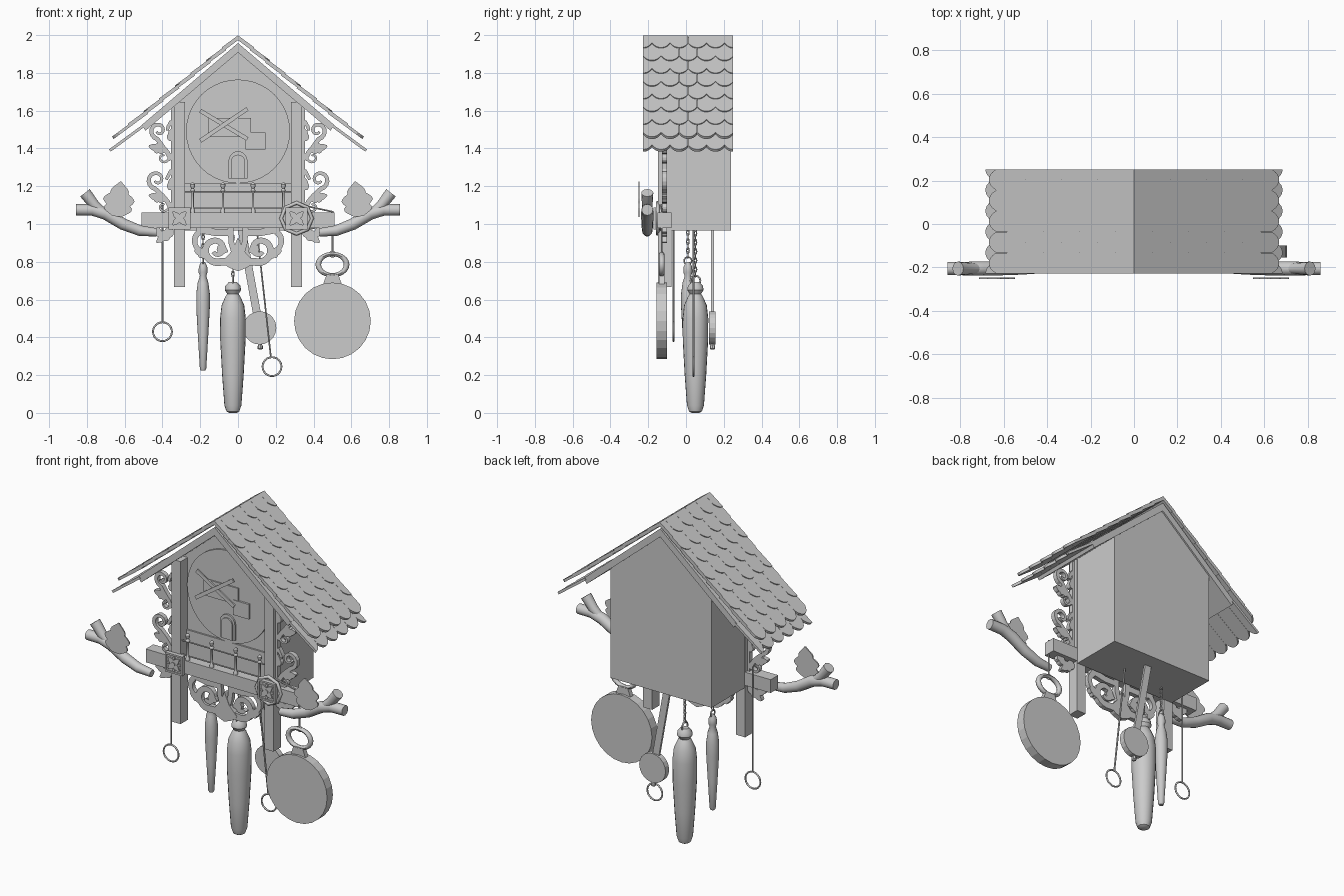
import bpy, bmesh, math
from math import sin, cos, pi, radians
from mathutils import Matrix, Vector

if "Cube" in bpy.data.objects:
    bpy.data.objects.remove(bpy.data.objects["Cube"])

grey = bpy.data.materials.new("plain grey")
grey.use_nodes = True
GREY = (0.6, 0.6, 0.6, 1)
grey.diffuse_color = GREY
grey.node_tree.nodes["Principled BSDF"].inputs["Base Color"].default_value = GREY


def finish(name, bm, smooth=False):
    bmesh.ops.recalc_face_normals(bm, faces=bm.faces)
    me = bpy.data.meshes.new(name)
    bm.to_mesh(me)
    bm.free()
    ob = bpy.data.objects.new(name, me)
    bpy.context.collection.objects.link(ob)
    me.materials.append(grey)
    if smooth:
        bpy.ops.object.select_all(action='DESELECT')
        ob.select_set(True)
        bpy.context.view_layer.objects.active = ob
        bpy.ops.object.shade_smooth_by_angle(angle=radians(40))


def add_prism(bm, front, offset):
    """Closed slab: a polygon of 3D points plus its copy moved by offset."""
    a = [bm.verts.new(p) for p in front]
    b = [bm.verts.new(Vector(p) + Vector(offset)) for p in front]
    bm.faces.new(a)
    bm.faces.new(b[::-1])
    for i in range(len(a)):
        j = (i + 1) % len(a)
        bm.faces.new((a[i], b[i], b[j], a[j]))


def add_plate(bm, pts, y0, y1):
    add_prism(bm, [(x, y0, z) for x, z in pts], (0, y1 - y0, 0))


def plate(name, pts, y0, y1):
    bm = bmesh.new()
    add_plate(bm, pts, y0, y1)
    finish(name, bm)


def rect(x0, x1, z0, z1):
    return [(x0, z0), (x1, z0), (x1, z1), (x0, z1)]


def circle(x, z, r, n=28):
    return [(x + r * cos(2 * pi * i / n), z + r * sin(2 * pi * i / n)) for i in range(n)]


def bar(x0, z0, x1, z1, w):
    d = Vector((x1 - x0, z1 - z0)).normalized() * w / 2
    return [(x0 - d.y, z0 + d.x), (x1 - d.y, z1 + d.x), (x1 + d.y, z1 - d.x), (x0 + d.y, z0 - d.x)]


def add_strip(bm, pts, w0, w1, y0, y1):
    """Flat fretwork ribbon that tapers along a path."""
    left, right = [], []
    for i, p in enumerate(pts):
        t = Vector(pts[min(i + 1, len(pts) - 1)]) - Vector(pts[max(i - 1, 0)])
        t = t.normalized() * (w0 + (w1 - w0) * i / (len(pts) - 1)) / 2
        left.append((p[0] - t.y, p[1] + t.x))
        right.append((p[0] + t.y, p[1] - t.x))
    add_plate(bm, left + right[::-1], y0, y1)


def spiral(cx, cz, r0, r1, a0, a1, n=18):
    out = []
    for i in range(n + 1):
        t = i / n
        a, r = radians(a0 + (a1 - a0) * t), r0 + (r1 - r0) * t
        out.append((cx + r * cos(a), cz + r * sin(a)))
    return out


def leaf_shape(cx, cz, length, width, angle, lobes=3):
    """Lobed leaf outline."""
    side = []
    n = lobes * 5
    for i in range(n + 1):
        t = i / n
        w = width * sin(pi * (0.06 + 0.94 * t) ** 0.8) * (0.72 + 0.28 * abs(sin(pi * lobes * t)))
        side.append((t * length, w / 2 + 0.004))
    a = radians(angle)
    pts = side + [(u, -v) for u, v in side[::-1]]
    return [(cx + u * cos(a) - v * sin(a), cz + u * sin(a) + v * cos(a)) for u, v in pts]


def skin(name, rings):
    """Smooth closed skin over rings of equal point count."""
    bm = bmesh.new()
    rings = [[bm.verts.new(p) for p in r] for r in rings]
    n = len(rings[0])
    for a, b in zip(rings, rings[1:]):
        for k in range(n):
            bm.faces.new((a[k], a[(k + 1) % n], b[(k + 1) % n], b[k]))
    bm.faces.new(rings[0])
    bm.faces.new(rings[-1])
    finish(name, bm, True)


def lathe(name, profile, x, y, n=16):
    skin(name, [[(u, v, z) for u, v in circle(x, y, r, n)] for r, z in profile])


def tube(name, pts, radii, n=8):
    rings = []
    for i, p in enumerate(pts):
        t = Vector(pts[min(i + 1, len(pts) - 1)]) - Vector(pts[max(i - 1, 0)])
        q = t.to_track_quat('Z', 'Y')
        rings.append([Vector(p) + q @ Vector((u, v, 0)) for u, v in circle(0, 0, radii[i], n)])
    skin(name, rings)


def ring(name, x, y, z, r, thick, n=24, sz=1.0, turn=0):
    bpy.ops.mesh.primitive_torus_add(major_radius=r, minor_radius=thick, major_segments=n, minor_segments=8)
    ob = bpy.context.object
    ob.name = name
    ob.data.transform(Matrix.Translation((x, y, z)) @ Matrix.Rotation(turn, 4, 'Z')
                      @ Matrix.Diagonal((1, 1, sz, 1)) @ Matrix.Rotation(pi / 2, 4, 'X'))
    ob.data.materials.append(grey)
    bpy.ops.object.shade_smooth_by_angle(angle=radians(50))


def chain(name, x, y, z0, z1):
    for i in range(int((z1 - z0) / 0.024) + 1):
        ring(name, x, y, z0 + 0.024 * i, 0.007, 0.003, 8, 2, pi / 2 * (i % 2))


# House body with gabled top
def under(x):
    """Height of the underside of the roof."""
    return 1.908 - .845 * abs(x)


W = .337
plate("house_body", [(-W, .965), (W, .965), (W, under(W)), (0, under(0)), (-W, under(W))], -.08, .237)

# Roof boards and scalloped shingles that lift away from them
Y0, Y1, TILE = -.228, .25, .096
TILT = math.atan(.735)
for s, side in ((-1, "right"), (1, "left")):
    e = .49
    plate(side + "_roof_board", [(0, under(0)), (s * e, under(e)), (s * (e + .02), under(e) + .03),
                                 (0, under(0) + .05)], Y0 + .004, Y1 - .004)
    bm = bmesh.new()
    up = Vector((-s * cos(TILT), 0, sin(TILT)))
    inward = Vector((-s * sin(TILT), 0, -cos(TILT))) * .015
    tips = [(.086 + .083 * i, 1.935 - .0675 * i) for i in range(8)] + [(.683, 1.395)]
    for row, (x, z) in enumerate(tips):
        tip = Vector((s * x, 0, z))
        length = min(.225, x * .995 / cos(TILT))
        for k in range(6):
            mid = Y0 + TILE * (k + (.5 if row % 2 else 0))
            lo, hi = max(mid - .0475, Y0), min(mid + .0475, Y1)
            if hi - lo < .01:
                continue
            pts = []
            for i in range(9):
                y = lo + (hi - lo) * i / 8
                u = abs(y - mid) / .0475
                pts.append(tip + up * (.04 * u ** 2.4) + Vector((0, y, 0)))
            pts += [tip + up * length + Vector((0, hi, 0)), tip + up * length + Vector((0, lo, 0))]
            add_prism(bm, pts, inward)
    finish(side + "_roof_shingles", bm)

# Clock face, hands, plaques and arched door
plate("clock_dial", circle(0, 1.49, .275, 40), -.092, -.08)
plate("dial_plaque_wide", rect(-.16, .07, 1.46, 1.56), -.1, -.092)
plate("dial_plaque_small", rect(.04, .145, 1.395, 1.485), -.104, -.092)
plate("hour_hand", bar(-.2, 1.6, .05, 1.45, .022), -.112, -.104)
plate("minute_hand", bar(-.2, 1.44, .05, 1.61, .022), -.12, -.112)
for name, w, top, y in (("door_frame", .05, 1.335, -.102), ("door_panel", .037, 1.33, -.11)):
    arch = spiral(0, top, w, w, 0, 180, 10)
    plate(name, [(-w, 1.24), (w, 1.24)] + arch, y, -.085)

# Balcony: beam, back panel, balusters, rails
plate("balcony_beam", rect(-.51, .51, .98, 1.06), -.15, -.078)
plate("balcony_panel", rect(-.29, .29, 1.055, 1.215), -.09, -.08)
for x in (-.24, -.08, .08, .24):
    lathe("baluster", [(.012, 1.055), (.012, 1.075), (.006, 1.085), (.006, 1.165), (.014, 1.175),
                       (.007, 1.188), (.013, 1.2), (.013, 1.21), (.004, 1.22)], x, -.135, 10)
for z in (1.085, 1.17):
    tube("balcony_rail", [(-.28, -.135, z), (.28, -.135, z)], [.004] * 2, 6)

for s, side in ((-1, "right"), (1, "left")):
    # Corner post and rosette block
    x = s * .31
    plate(side + "_post", rect(x - .03, x + .03, .667, under(.31)), -.147, -.078)
    bm = bmesh.new()
    add_plate(bm, rect(x - .058, x + .058, .972, 1.088), -.165, -.145)
    for i in range(4):
        a = pi / 2 * i
        cx, cz = cos(a), sin(a)
        add_plate(bm, bar(x + .053 * cx - .058 * cz, 1.03 + .053 * cz + .058 * cx,
                          x + .053 * cx + .058 * cz, 1.03 + .053 * cz - .058 * cx, .01), -.172, -.165)
        add_plate(bm, leaf_shape(x, 1.03, .05, .024, 45 + 90 * i, 1), -.173, -.165)
        add_plate(bm, circle(x + .036 * cx, 1.03 + .036 * cz, .008, 8), -.172, -.165)
    add_plate(bm, circle(x, 1.03, .012, 10), -.178, -.165)
    finish(side + "_rosette", bm)

    # Side fretwork brackets on a thin backing strip
    bm = bmesh.new()
    y = (-.127, -.1)
    add_plate(bm, rect(.338, .354, 1.06, under(.354) + .01), *y)
    for cx, cz, r, base in ((.42, 1.495, .045, 1.34), (.43, 1.235, .05, 1.08)):
        path = [(.352, base), (.375, base + .04), (.40, base + .07)]
        add_strip(bm, path + spiral(cx, cz, r, .012, -80, 330), .026, .012, *y)
        add_strip(bm, [(.352, cz + .05), (.37, cz + .02), (cx - r, cz)], .02, .016, *y)
        add_plate(bm, leaf_shape(.385, base + .05, .09, .05, 15), *y)
        add_plate(bm, leaf_shape(.36, base + .1, .07, .035, 100, 2), *y)
        add_strip(bm, spiral(.395, base + .012, .03, .01, 180, 480, 12), .014, .01, *y)
    add_plate(bm, leaf_shape(.345, .97, .11, .055, -38), *y)
    add_plate(bm, leaf_shape(.45, .99, .07, .05, -125, 2), *y)
    # Apron scrolls below the beam
    add_strip(bm, [(0, .80), (.06, .80)] + spiral(.115, .865, .07, .02, -110, 320, 24), .042, .022, *y)
    add_strip(bm, spiral(.175, .91, .055, .055, -80, 60, 10), .024, .032, *y)
    add_plate(bm, leaf_shape(.16, .835, .075, .05, 20), *y)
    add_plate(bm, leaf_shape(.11, .875, .06, .045, 200, 2), *y)
    add_strip(bm, [(.015, .83), (.035, .9), (.04, .99)], .03, .03, *y)
    add_strip(bm, [(.03, .955), (.12, .955), (.22, .975)], .034, .04, *y)
    bmesh.ops.scale(bm, vec=(s, 1, 1), verts=bm.verts)
    finish(side + "_fretwork", bm)

    # Forked branch with a lobed leaf
    path = [(.43, .955), (.52, .965), (.61, 1.0), (.70, 1.055), (.77, 1.075), (.857, 1.075)]
    tube(side + "_branch", [(s * a, -.205, b) for a, b in path], [.022, .028, .031, .033, .031, .03], 12)
    tube(side + "_branch_fork", [(s * .70, -.205, 1.05), (s * .76, -.205, 1.1), (s * .81, -.205, 1.165)],
         [.022, .028, .032], 12)
    lf = leaf_shape(.64, 1.04, .185, .165, 96)
    plate(side + "_branch_leaf", [(s * a, b) for a, b in lf], -.252, -.245)

# Apron centre piece
plate("apron_centre", [(-.03, .86), (-.085, .80), (-.05, .77), (0, .75), (.05, .77), (.085, .80),
                       (.03, .86), (0, .93)], -.13, -.1)

# Coiled ring around one rosette with its wire to the hanging disc
ring("coil_ring", .31, -.15, 1.03, .082, .01, 8)
ring("coil_ring_inner", .31, -.135, 1.03, .07, .008, 8)
for z in (1.1, .965):
    tube("coil_wire", [(.34, -.13, z), (.5, -.128, 1.0 if z < 1 else 1.065)], [.005] * 2, 6)
tube("hanger_wire", [(.5, -.128, 1.07), (.5, -.128, .84)], [.005] * 2, 6)
ring("hanger_hook", .5, -.128, .84, .014, .005, 10)

# Large hanging disc with its loop
plate("hanging_disc", circle(.5, .487, .203, 24), -.155, -.1)
ring("disc_loop", .5, -.128, .785, .075, .015, 20, .75)
plate("disc_neck", [(.45, .68), (.55, .68), (.53, .735), (.47, .735)], -.142, -.114)

# Cone weights on chains
lathe("large_cone_weight", [(.02, 0), (.034, .008), (.045, .04), (.057, .2), (.067, .38), (.068, .5), (.06, .57),
                            (.04, .615), (.03, .63), (.043, .65), (.04, .672), (.022, .692)], -.027, .05, 20)
lathe("small_cone_weight", [(.012, .225), (.017, .235), (.027, .4), (.036, .56), (.036, .63), (.028, .69),
                            (.017, .725), (.024, .745), (.022, .775), (.01, .8)], -.185, .01, 16)
ring("large_cone_hook", -.027, .05, .7, .026, .005, 14, 1, pi / 2)
ring("small_cone_hook", -.185, .01, .805, .02, .004, 14, 1, pi / 2)
chain("large_cone_chain", -.027, .05, .735, .965)
chain("small_cone_chain", -.185, .01, .835, .965)

# Pull cords with rings
tube("side_pull_cord", [(-.4, -.066, 1.11), (-.4, -.066, .482)], [.005] * 2, 6)
ring("side_pull_ring", -.4, -.066, .43, .05, .005)
tube("centre_pull_cord", [(.1, .04, .967), (.174, .04, .295)], [.005] * 2, 6)
ring("centre_pull_ring", .18, .04, .245, .05, .005)

# Swinging pendulum
plate("pendulum_rod", bar(.02, .97, .105, .5, .042), .133, .147)
plate("pendulum_bob", circle(.115, .45, .088, 20), .122, .156)
lathe("pendulum_nut", [(.008, .335), (.014, .34), (.014, .352), (.006, .37)], .118, .14, 8)
